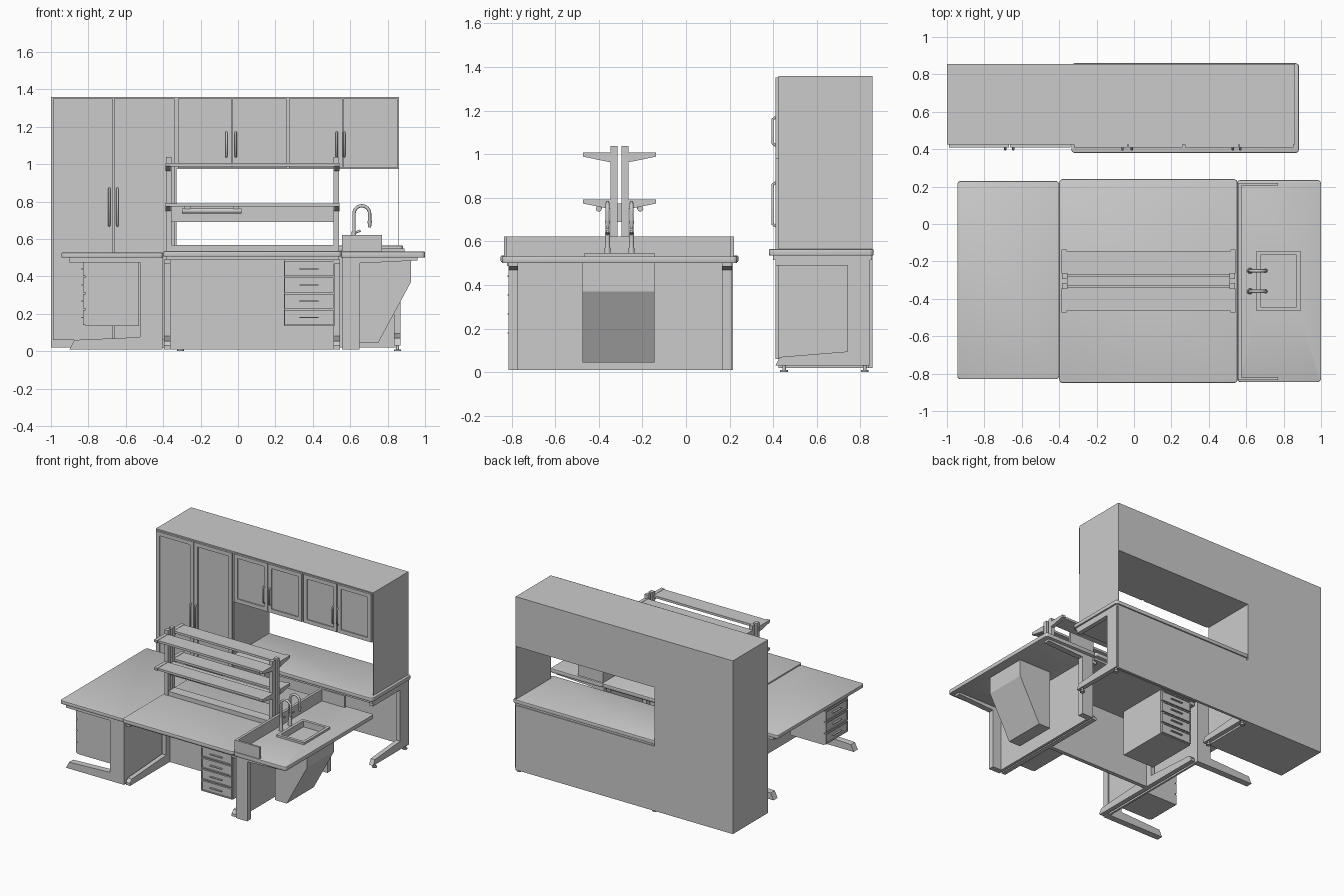
import bpy, bmesh, math
from mathutils import Vector

if "Cube" in bpy.data.objects:
    bpy.data.objects.remove(bpy.data.objects["Cube"])


def finish(name, bm, smooth=False):
    bmesh.ops.recalc_face_normals(bm, faces=bm.faces)
    me = bpy.data.meshes.new(name)
    bm.to_mesh(me)
    bm.free()
    ob = bpy.data.objects.new(name, me)
    bpy.context.collection.objects.link(ob)
    if smooth:
        bpy.context.view_layer.objects.active = ob
        ob.select_set(True)
        bpy.ops.object.shade_smooth_by_angle()
        ob.select_set(False)
    return ob


def cube(x, y, z):
    bm = bmesh.new()
    bmesh.ops.create_cube(bm, size=1)
    for v in bm.verts:
        v.co = [r[0] if c < 0 else r[1] for c, r in zip(v.co, (x, y, z))]
    return bm


def box(name, x, y, z):
    return finish(name, cube(x, y, z))


def slab(name, x, y, z, r=0.02):
    """Worktop with rounded plan corners and softened top/bottom edges."""
    bm = cube(x, y, z)
    up = [e for e in bm.edges if abs(e.verts[0].co.z - e.verts[1].co.z) > 1e-4]
    bmesh.ops.bevel(bm, geom=up, offset=r, segments=5, profile=0.5, affect='EDGES')
    rim = [e for e in bm.edges if abs(e.verts[0].co.z - e.verts[1].co.z) < 1e-5]
    bmesh.ops.bevel(bm, geom=rim, offset=0.005, segments=2, profile=0.5, affect='EDGES')
    return finish(name, bm, True)


def panel(name, x, y, z, normal, inset, depth):
    """Box with one face inset and sunk along the given normal."""
    bm = cube(x, y, z)
    n = Vector(normal)
    bm.normal_update()
    face = max(bm.faces, key=lambda f: f.normal.dot(n))
    bmesh.ops.inset_individual(bm, faces=[face], thickness=inset)
    lip = bmesh.ops.extrude_discrete_faces(bm, faces=[face])['faces'][0]
    for v in lip.verts:
        v.co -= n * depth
    return finish(name, bm)


def profile(name, pts, axis, a, b):
    """Extrude a 2D outline (other two axes in order) along 'x' or 'y'."""
    bm = bmesh.new()
    vs = [bm.verts.new((a, p, q) if axis == 'x' else (p, a, q)) for p, q in pts]
    f = bm.faces.new(vs)
    ext = bmesh.ops.extrude_face_region(bm, geom=[f])['geom']
    d = Vector((b - a, 0, 0) if axis == 'x' else (0, b - a, 0))
    bmesh.ops.translate(bm, vec=d, verts=[g for g in ext if isinstance(g, bmesh.types.BMVert)])
    return finish(name, bm)


def cyl(name, c, r, h, r2=None):
    bm = bmesh.new()
    bmesh.ops.create_cone(bm, cap_ends=True, segments=20, radius1=r,
                          radius2=r if r2 is None else r2, depth=h)
    bmesh.ops.translate(bm, vec=(c[0], c[1], c[2] + h / 2), verts=bm.verts)
    return finish(name, bm, True)


def tube(name, pts, r):
    cu = bpy.data.curves.new(name, 'CURVE')
    cu.dimensions = '3D'
    cu.bevel_depth, cu.bevel_resolution, cu.use_fill_caps = r, 2, True
    sp = cu.splines.new('POLY')
    sp.points.add(len(pts) - 1)
    for p, co in zip(sp.points, pts):
        p.co = (*co, 1)
    ob = bpy.data.objects.new(name, cu)
    bpy.context.collection.objects.link(ob)
    return ob


# ---- back wall unit: tall cabinet, wall cabinets, thin end panel ----
box('tall_cabinet', (-1, -.33), (.425, .855), (.02, 1.36))
box('wall_cabinets', (-.33, .86), (.425, .855), (.975, 1.36))
box('end_panel', (.857, .86), (.425, .855), (.54, 1.36))


def door(name, x, z, handle_x, handle_z):
    panel(name, x, (.41, .425), z, (0, -1, 0), .042, .008)
    a, b = handle_z
    tube(name + '_handle', [(handle_x, .412, a), (handle_x, .397, a + .01),
                            (handle_x, .397, b - .01), (handle_x, .412, b)], .006)


door('tall_door_left', (-.99, -.668), (.06, 1.35), -.688, (.67, .87))
door('tall_door_right', (-.662, -.34), (.06, 1.35), -.645, (.67, .87))
for i, (x0, x1, hx) in enumerate([(-.322, -.036, -.062), (-.03, .258, -.012),
                                  (.272, .558, .528), (.564, .852, .568)]):
    door(f'wall_door_{i}', (x0, x1), (.98, 1.352), hx, (1.04, 1.17))

# ---- back bench ----
slab('back_worktop', (-.335, .882), (.38, .86), (.535, .565))
box('back_bench_apron', (-.32, .87), (.40, .85), (.515, .536))
box('back_bench_back_panel', (-.33, .86), (.835, .855), (.02, .52))
leg = [(.845, .03), (.41, .03), (.43, .07), (.74, .095), (.74, .49), (.41, .49), (.41, .52), (.845, .52)]
for n, x in (('left', -.325), ('right', .835)):
    profile(f'back_bench_leg_{n}', leg, 'x', x, x + .035)
    for y in (.45, .82):
        cyl(f'leveler_{n}', (x + .018, y, 0), .018, .01)
        cyl(f'leveler_stem_{n}', (x + .018, y, .01), .008, .025)


# ---- drawer pedestals ----
def pedestal(name, c, w, depth, turn):
    """Four drawers facing -y, then turned about z around the front centre."""
    parts = [box(name + '_carcass', (-w / 2, w / 2), (.015, depth), (.135, .49))]
    for i in range(4):
        z = .14 + i * .087
        parts.append(panel(f'{name}_drawer_{i}', (-w / 2 + .004, w / 2 - .004), (0, .016),
                           (z, z + .08), (0, -1, 0), .012, .006))
        parts.append(box(f'{name}_pull_{i}', (-.05, .05), (-.008, .008), (z + .037, z + .043)))
    for p in parts:
        p.location = (c[0], c[1], 0)
        p.rotation_euler.z = turn


pedestal('front_pedestal', (.38, -.81), .27, .42, 0)
pedestal('rear_pedestal', (-.225, .2), .27, .42, math.pi)
pedestal('desk_pedestal', (-.83, -.66), .28, .30, -math.pi / 2)

# ---- left end desk ----
slab('left_worktop', (-.945, -.4), (-.83, .23), (.50, .527))
desk_leg = [(-.405, .01), (-.90, .01), (-.875, .06), (-.525, .075), (-.525, .475),
            (-.90, .475), (-.90, .50), (-.405, .50)]
for n, y in (('front', -.815), ('rear', .165)):
    profile(f'desk_leg_{n}', desk_leg, 'y', y, y + .05)
box('desk_modesty_panel', (-.425, -.41), (-.8, .2), (.01, .50))

# ---- double-sided centre bench ----
slab('centre_worktop', (-.4, .553), (-.85, .24), (.505, .535))
box('centre_apron', (-.385, .54), (-.82, .21), (.488, .506))
box('centre_panel', (-.385, .535), (-.32, -.29), (.01, .49))
half = [(.5, .01), (.5, .03), (.48, .055), (.06, .08), (.06, .465), (.5, .465), (.5, .49)]
outline = [(-.305 + y, z) for y, z in half] + [(-.305 - y, z) for y, z in reversed(half)]
for n, x in (('left', -.395), ('right', .51)):
    profile(f'centre_leg_{n}', outline, 'x', x, x + .035)

# ---- shelf rack over the centre bench ----
for n, x in (('left', -.385), ('right', .51)):
    for s in (-1, 1):
        y = sorted((-.305 + s * .01, -.305 + s * .042))
        box(f'rack_post_{n}', (x, x + .03), y, (.53, 1.037))
box('rack_base_rail', (-.355, .51), (-.345, -.265), (.53, .568))
box('rack_service_rail', (-.355, .51), (-.33, -.28), (.69, .775))
for s in (-1, 1):
    for tag, z in (('lower', .79), ('upper', 1.005)):
        y = sorted((-.305 + s * .035, -.305 + s * .16))
        box(f'{tag}_shelf', (-.385, .54), y, (z - .017, z))
        for x in (-.388, .515):
            profile(f'{tag}_shelf_bracket', [(-.305 + s * a, z + b) for a, b in
                    ((.04, .002), (.168, .002), (.168, -.016), (.04, -.042))], 'x', x, x + .028)
    tube('rack_light', [(-.30, -.305 + s * .095, .75), (.02, -.305 + s * .095, .75)], .014)
    for x in (-.27, -.01):
        box('rack_light_mount', (x - .015, x + .015),
            sorted((-.305 + s * .08, -.305 + s * .105)), (.75, .778))

# ---- sink bench at the right end ----
top = slab('sink_worktop', (.55, 1.0), (-.845, .235), (.50, .532))
cutter = box('sink_cutter', (.67, .875), (-.45, -.16), (.4, .6))
cutter.hide_render = cutter.hide_viewport = True
cutter.display_type = 'WIRE'
mod = top.modifiers.new('sink_hole', 'BOOLEAN')
mod.object, mod.operation, mod.solver = cutter, 'DIFFERENCE', 'EXACT'
panel('sink_basin', (.672, .873), (-.448, -.162), (.41, .543), (0, 0, 1), .006, .11)
for x, y in (((.655, .677), (-.465, -.145)), ((.868, .89), (-.465, -.145)),
             ((.677, .868), (-.465, -.443)), ((.677, .868), (-.167, -.145))):
    box('sink_rim', x, y, (.53, .548))
cyl('sink_drain', (.76, -.305, .433), .025, .006)
box('splash_back', (.555, .575), (-.835, .22), (.53, .622))
for y in (-.835, .205):
    box('splash_return', (.575, .77), (y, y + .015), (.53, .622))
sink_leg = [(.555, .01), (.65, .01), (.65, .47), (.96, .485), (.96, .50), (.555, .50)]
for y in (-.815, .165):
    profile('sink_leg', sink_leg, 'y', y, y + .045)
box('sink_bench_panel', (.555, .575), (-.8, .2), (.01, .50))
profile('sink_cabinet', [(.65, .045), (.75, .045), (.925, .37), (.925, .50), (.65, .50)],
        'y', -.475, -.145)

# ---- gooseneck taps ----
for y in (-.36, -.25):
    cyl('tap_base', (.62, y, .53), .016, .06, .011)
    cyl('tap_body', (.62, y, .59), .012, .05)
    arc = [(.662 - .042 * math.cos(a), y, .735 + .042 * math.sin(a))
           for a in (math.pi * k / 12 for k in range(13))]
    tube('tap_spout', [(.62, y, .62)] + arc + [(.704, y, .69)], .009)
    cyl('tap_nozzle', (.704, y, .66), .007, .035, .012)
    tube('tap_lever', [(.62, y, .63), (.655, y, .645)], .006)
